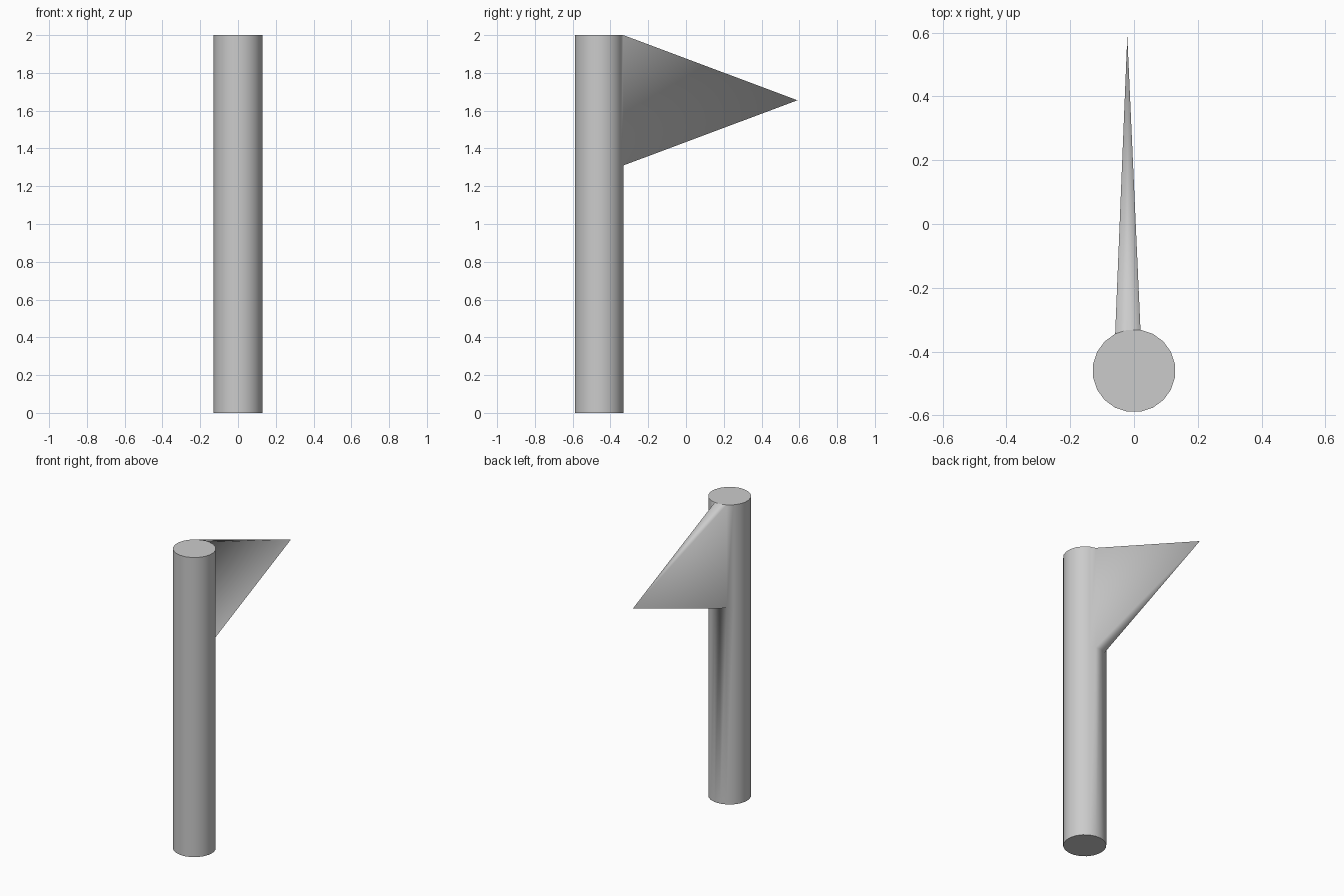
import bpy, bmesh
from math import cos, sin, radians

if "Cube" in bpy.data.objects:
    bpy.data.objects.remove(bpy.data.objects["Cube"])

SIDES, RADIUS, CENTRE_Y = 20, 0.13, -0.46
LEVELS = (0.0, 1.31, 2.0)
FLAG_FACES = (0, 1)          # pole sides that are drawn out into the pennant
TIP = (-0.021, 0.59, 1.655)

bm = bmesh.new()

# Pole rings, starting at the back so flat sides face along the axes
rings = []
for z in LEVELS:
    ring = []
    for i in range(SIDES):
        a = radians(81 + i * 360 / SIDES)
        ring.append(bm.verts.new((RADIUS * cos(a), CENTRE_Y + RADIUS * sin(a), z)))
    rings.append(ring)

# Pole sides, left open where the pennant grows out
for level in range(len(LEVELS) - 1):
    low, high = rings[level], rings[level + 1]
    for i in range(SIDES):
        if level == 1 and i in FLAG_FACES:
            continue
        j = (i + 1) % SIDES
        bm.faces.new((low[i], low[j], high[j], high[i]))

# Flat end caps with crisp rims
caps = [bm.faces.new(rings[0][::-1]), bm.faces.new(rings[-1])]

# Pennant: a fan from the opening's outline to one tip
tip = bm.verts.new(TIP)
n = len(FLAG_FACES) + 1
outline = rings[1][:n] + rings[2][:n][::-1]
for a, b in zip(outline, outline[1:] + outline[:1]):
    bm.faces.new((a, b, tip))

bmesh.ops.recalc_face_normals(bm, faces=bm.faces)
for f in bm.faces:
    f.smooth = f not in caps
for cap in caps:
    for e in cap.edges:
        e.smooth = False

mesh = bpy.data.meshes.new("pole_with_pennant")
bm.to_mesh(mesh)
bm.free()
obj = bpy.data.objects.new("pole_with_pennant", mesh)
bpy.context.collection.objects.link(obj)
